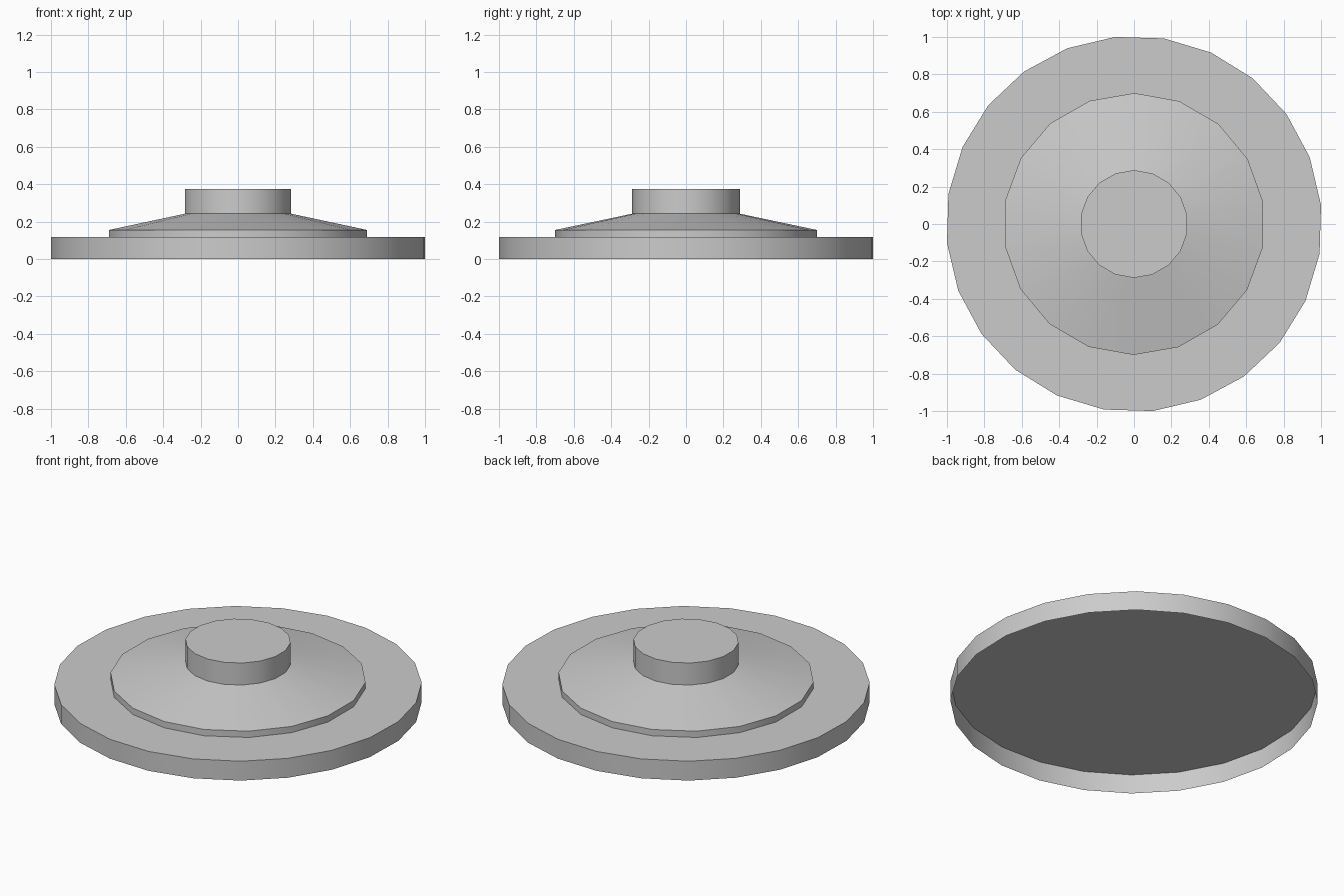
import bpy, bmesh
from math import cos, sin, pi, radians

if "Cube" in bpy.data.objects:
    bpy.data.objects.remove(bpy.data.objects["Cube"])


def turned_shell(name, profile, sides, phase):
    """Revolve (radius, z) points from bottom to top; cap the top, leave the base open."""
    bm = bmesh.new()
    rings = []
    for r, z in profile:
        angles = [radians(phase) + 2 * pi * i / sides for i in range(sides)]
        rings.append([bm.verts.new((r * cos(a), r * sin(a), z)) for a in angles])
    for low, high in zip(rings, rings[1:]):
        for i in range(sides):
            j = (i + 1) % sides
            bm.faces.new((low[i], low[j], high[j], high[i]))
    bm.faces.new(rings[-1])
    mesh = bpy.data.meshes.new(name)
    bm.to_mesh(mesh)
    bm.free()
    obj = bpy.data.objects.new(name, mesh)
    bpy.context.collection.objects.link(obj)
    bpy.ops.object.select_all(action='DESELECT')
    obj.select_set(True)
    bpy.context.view_layer.objects.active = obj
    bpy.ops.object.shade_smooth_by_angle(angle=radians(30))
    return obj


# Wide base disc: a thin wall and flat top, hollow underneath
turned_shell("base_disc", [(1.005, 0.0), (1.005, 0.117)], 24, 5.8)

# Raised lip, sloping cone and central hub
turned_shell("cone_and_hub",
             [(0.70, 0.117), (0.70, 0.155), (0.288, 0.242), (0.288, 0.375)],
             18, 90.2 - 0.4)
